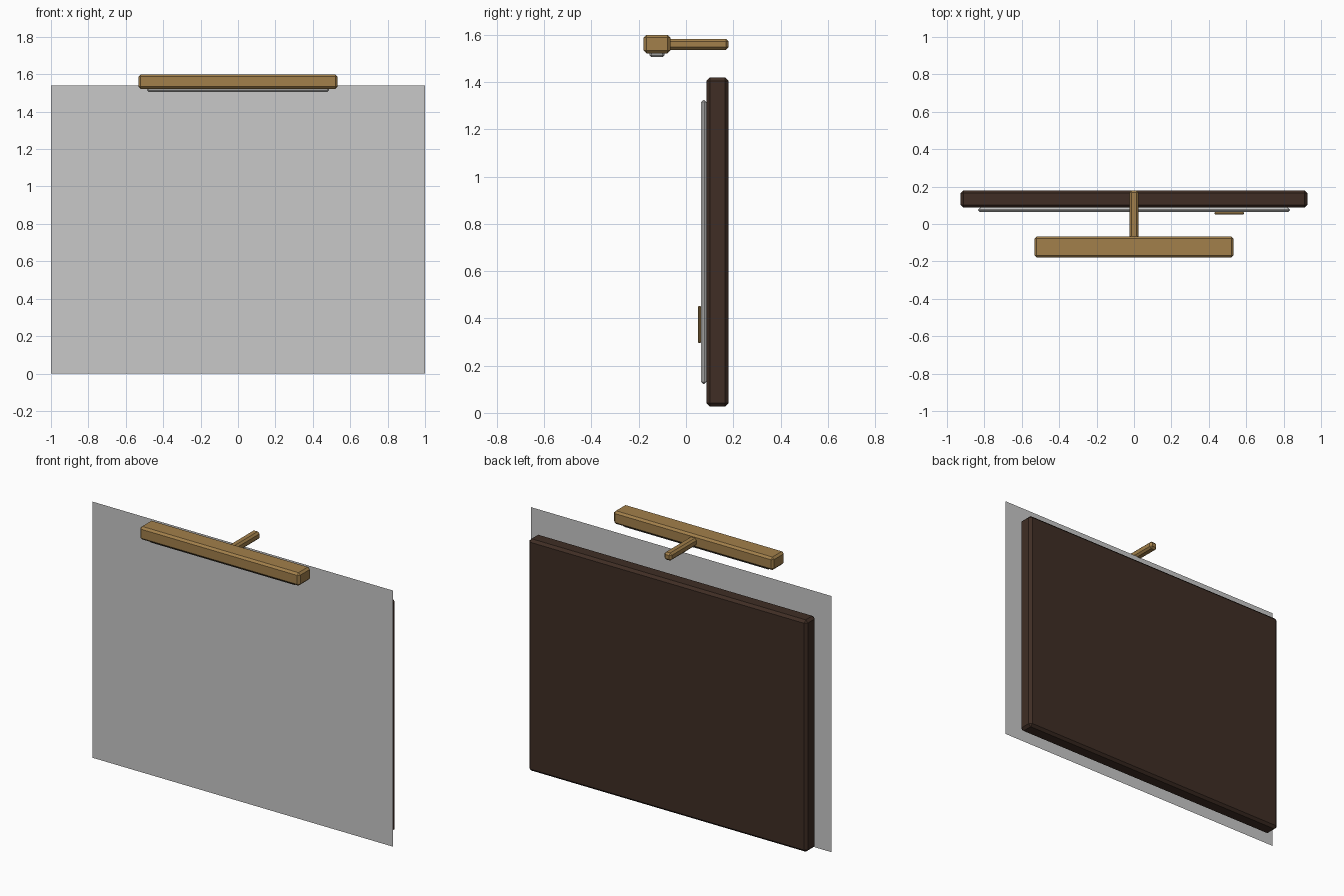
import bpy
import bmesh

if "Cube" in bpy.data.objects:
    bpy.data.objects.remove(bpy.data.objects["Cube"])


def material(name, rgb):
    m = bpy.data.materials.new(name)
    m.diffuse_color = (*rgb, 1.0)
    m.use_nodes = True
    m.node_tree.nodes["Principled BSDF"].inputs["Base Color"].default_value = m.diffuse_color
    return m


WOOD = material("dark wood", (0.050, 0.027, 0.018))
BRASS = material("brass", (0.36, 0.215, 0.07))
GREY = material("canvas grey", (0.58, 0.58, 0.58))
PALE = material("pale grey", (0.58, 0.58, 0.57))


def finish(name, bm, mat):
    mesh = bpy.data.meshes.new(name)
    bm.to_mesh(mesh)
    bm.free()
    mesh.materials.append(mat)
    ob = bpy.data.objects.new(name, mesh)
    bpy.context.collection.objects.link(ob)
    return ob


def box(name, x, y, z, bevel, mat):
    """Chamfered box from (min, max) ranges."""
    bm = bmesh.new()
    bmesh.ops.create_cube(bm, size=1)
    for v in bm.verts:
        for i, (lo, hi) in enumerate((x, y, z)):
            v.co[i] = hi if v.co[i] > 0 else lo
    bmesh.ops.bevel(bm, geom=bm.edges[:], offset=bevel, segments=1,
                    affect='EDGES', profile=0.5)
    return finish(name, bm, mat)


# Wooden frame, mount board and small title plate
box("frame", (-0.927, 0.927), (0.087, 0.18), (0.026, 1.42), 0.015, WOOD)
box("mount_board", (-0.833, 0.833), (0.064, 0.087), (0.122, 1.324), 0.009, PALE)
box("title_plate", (0.43, 0.588), (0.05, 0.064), (0.295, 0.452), 0.004, BRASS)

# Flat picture sheet in front
bm = bmesh.new()
corners = ((-1, 0), (1, 0), (1, 1.54), (-1, 1.54))
bm.faces.new([bm.verts.new((x, 0.044, z)) for x, z in corners])
finish("picture_sheet", bm, GREY)

# Picture lamp: housing, diffuser underneath, arm to the wall
box("lamp_housing", (-0.532, 0.532), (-0.18, -0.066), (1.522, 1.6), 0.012, BRASS)
box("lamp_diffuser", (-0.487, 0.487), (-0.154, -0.091), (1.506, 1.53), 0.008, PALE)
box("lamp_arm", (-0.024, 0.024), (-0.08, 0.18), (1.537, 1.583), 0.011, BRASS)
